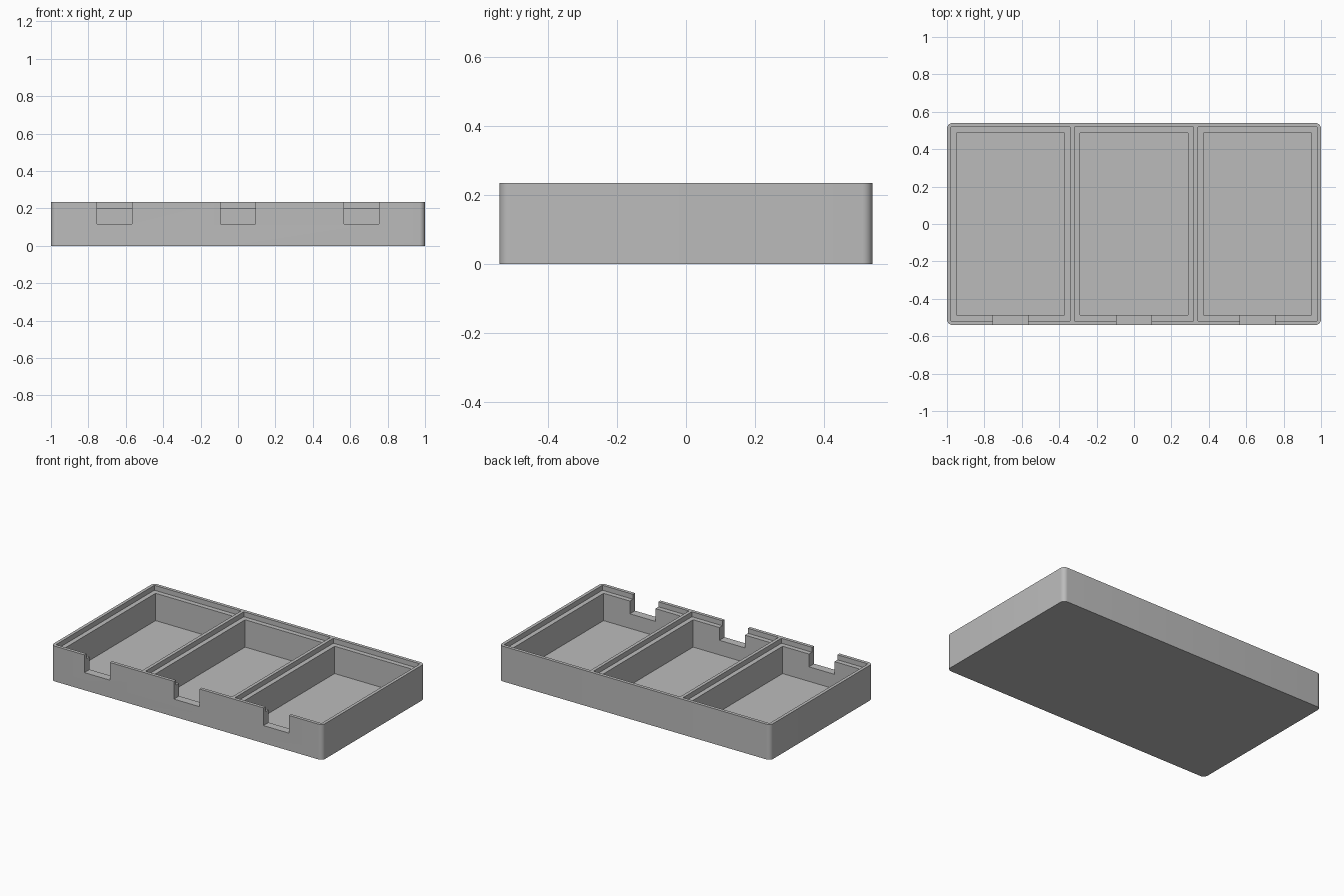
import bpy, bmesh, math

cube = bpy.data.objects.get("Cube")
if cube:
    bpy.data.objects.remove(cube, do_unlink=True)

HALF_X, HALF_Y, HEIGHT = 1.0, 0.54, 0.235
PITCH = 0.66            # spacing of the compartments
FLOOR, LEDGE, NOTCH_Z = 0.02, 0.202, 0.117
CLEAR = HEIGHT + 0.1    # cutters reach above the rim

grey = bpy.data.materials.new("plain_grey")
grey.use_nodes = True
colour = (0.5, 0.5, 0.5, 1)
grey.diffuse_color = colour
grey.node_tree.nodes["Principled BSDF"].inputs["Base Color"].default_value = colour


def box(name, x, y, z, corner=0):
    """Box from (min, max) ranges, optionally with rounded upright edges."""
    bm = bmesh.new()
    bmesh.ops.create_cube(bm, size=1)
    for v in bm.verts:
        v.co = [r[0] if c < 0 else r[1] for c, r in zip(v.co, (x, y, z))]
    if corner:
        upright = [e for e in bm.edges
                   if abs(e.verts[0].co.z - e.verts[1].co.z) > 0.01]
        bmesh.ops.bevel(bm, geom=upright, offset=corner, segments=8,
                        profile=0.5, affect='EDGES')
    mesh = bpy.data.meshes.new(name)
    bm.to_mesh(mesh)
    bm.free()
    mesh.materials.append(grey)
    obj = bpy.data.objects.new(name, mesh)
    bpy.context.collection.objects.link(obj)
    return obj


def cut(target, cutter):
    """Subtract the cutter from the target, then remove the cutter."""
    cutter.hide_render = True
    mod = target.modifiers.new("cut", 'BOOLEAN')
    mod.operation, mod.solver, mod.object = 'DIFFERENCE', 'EXACT', cutter
    bpy.context.view_layer.objects.active = target
    bpy.ops.object.modifier_apply(modifier=mod.name)
    bpy.data.objects.remove(cutter, do_unlink=True)


# Solid tray block with rounded upright corners
tray = box("compartment_tray", (-HALF_X, HALF_X), (-HALF_Y, HALF_Y),
           (0, HEIGHT), corner=0.03)

# Each compartment: lid recess, deep pocket and finger notch in the front wall
for cx in (-PITCH, 0, PITCH):
    cut(tray, box("lid_recess", (cx - 0.319, cx + 0.319), (-0.518, 0.518),
                  (LEDGE, CLEAR)))
    cut(tray, box("pocket", (cx - 0.288, cx + 0.288), (-0.486, 0.486),
                  (FLOOR, CLEAR)))
    cut(tray, box("finger_notch", (cx - 0.094, cx + 0.094), (-0.7, -0.4),
                  (NOTCH_Z, CLEAR)))

# Smooth the rounded corners, keep all other edges crisp
bpy.ops.object.select_all(action='DESELECT')
tray.select_set(True)
bpy.context.view_layer.objects.active = tray
bpy.ops.object.shade_smooth_by_angle(angle=math.radians(30))
